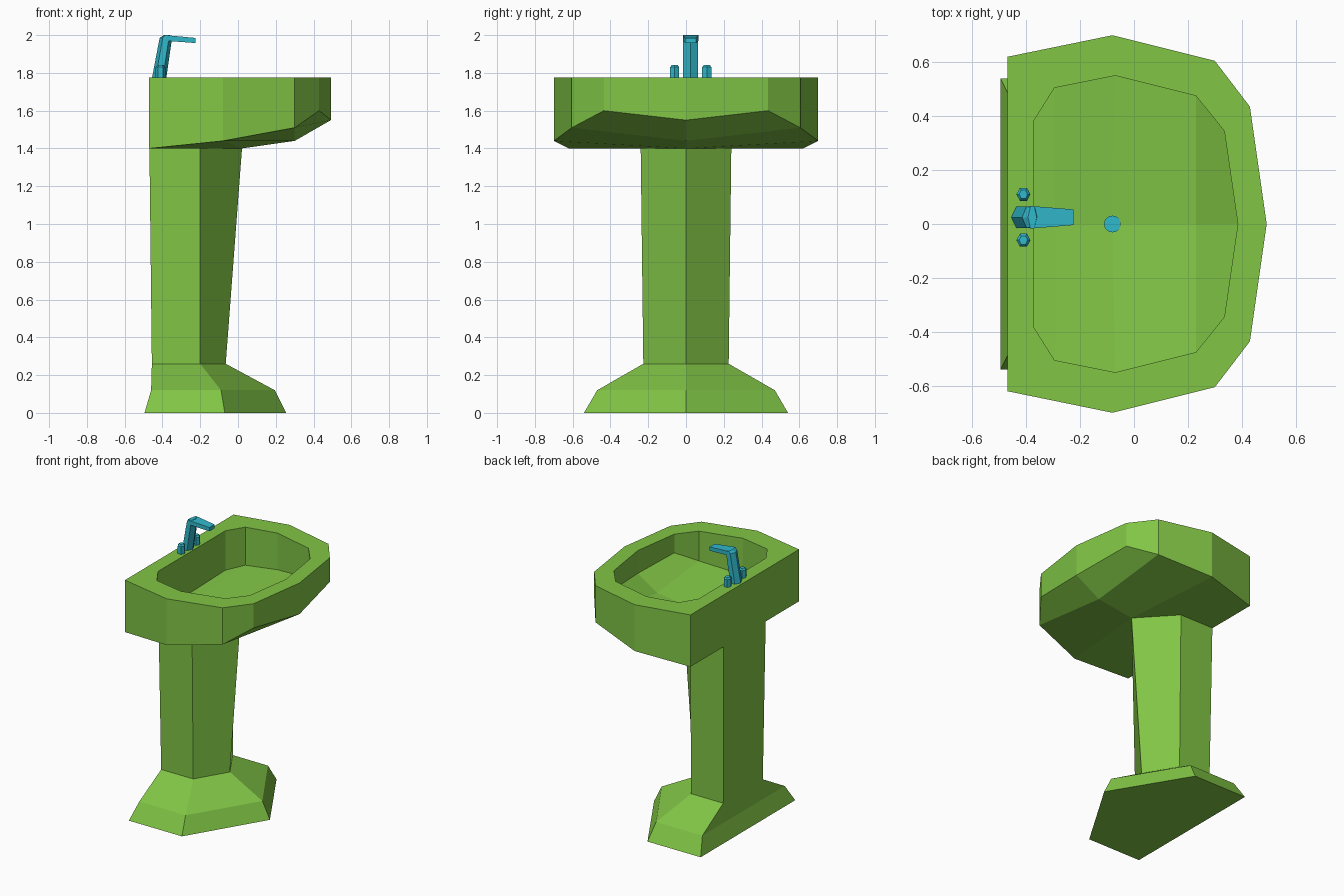
import bpy, bmesh, math

if "Cube" in bpy.data.objects:
    bpy.data.objects.remove(bpy.data.objects["Cube"])


def material(name, color):
    m = bpy.data.materials.new(name)
    m.diffuse_color = color
    m.use_nodes = True
    m.node_tree.nodes["Principled BSDF"].inputs["Base Color"].default_value = m.diffuse_color
    return m


GREEN = material("green_ceramic", (0.22, 0.56, 0.06, 1))
BLUE = material("blue_metal", (0.03, 0.48, 0.6, 1))


def finish(name, bm, mat):
    bmesh.ops.recalc_face_normals(bm, faces=bm.faces[:])
    mesh = bpy.data.meshes.new(name)
    bm.to_mesh(mesh)
    bm.free()
    mesh.materials.append(mat)
    ob = bpy.data.objects.new(name, mesh)
    bpy.context.collection.objects.link(ob)
    return ob


def loft(name, rings, mat):
    """Skin a stack of rings with equal point counts and cap both ends."""
    bm = bmesh.new()
    vs = [[bm.verts.new(p) for p in r] for r in rings]
    n = len(vs[0])
    for a, b in zip(vs, vs[1:]):
        for i in range(n):
            j = (i + 1) % n
            bm.faces.new((a[i], a[j], b[j], b[i]))
    bm.faces.new(vs[0][::-1])
    bm.faces.new(vs[-1])
    return finish(name, bm, mat)


def shell(bm, rows, top):
    """Mirrored tub: rows of (side x, side y, side z, centre x, centre z)."""
    left = [bm.verts.new((x, y, z)) for x, y, z, cx, cz in rows]
    right = [bm.verts.new((x, -y, z)) for x, y, z, cx, cz in rows]
    mid = [bm.verts.new((cx, 0, cz)) for x, y, z, cx, cz in rows]
    for i in range(len(rows) - 1):
        for s in (left, right):
            bm.faces.new((s[i], s[i + 1], mid[i + 1], mid[i]))
    loop = left + [mid[-1]] + right[::-1] + [mid[0]]
    rim = [bm.verts.new((v.co.x, v.co.y, top)) for v in loop]
    n = len(loop)
    for i in range(n):
        j = (i + 1) % n
        bm.faces.new((loop[i], loop[j], rim[j], rim[i]))
    return [bm.edges.get((rim[i], rim[(i + 1) % n])) for i in range(n)]


# basin: outer body, inner bowl, flat rim between them
bm = bmesh.new()
edges = shell(bm, [(-0.47, 0.62, 1.40, -0.47, 1.40), (-0.08, 0.70, 1.44, 0.02, 1.40),
                   (0.30, 0.605, 1.51, 0.30, 1.44), (0.43, 0.435, 1.60, 0.492, 1.55)], 1.775)
edges += shell(bm, [(-0.37, 0.385, 1.49, -0.37, 1.48), (-0.295, 0.505, 1.50, -0.295, 1.475),
                    (-0.07, 0.55, 1.51, -0.08, 1.47), (0.23, 0.475, 1.56, 0.23, 1.51),
                    (0.335, 0.345, 1.64, 0.385, 1.61)], 1.775)
bmesh.ops.triangle_fill(bm, edges=edges, use_beauty=True)
finish("basin", bm, GREEN)


# pedestal: column and flared foot share a five-sided section
def section(z, back, shoulder, nose, half):
    return [(back, -half, z), (shoulder, -half, z), (nose, 0, z), (shoulder, half, z), (back, half, z)]


loft("pedestal", [section(0, -0.495, -0.07, 0.255, 0.54), section(0.12, -0.46, -0.09, 0.195, 0.47),
                  section(0.26, -0.456, -0.20, -0.065, 0.226), section(1.41, -0.469, -0.20, 0.022, 0.24)], GREEN)


def hexagon(x, y, z, rx, ry):
    return [(x + rx * math.cos(k * math.pi / 3), y + ry * math.sin(k * math.pi / 3), z) for k in range(6)]


# tap: leaning post, tapered spout, two handles
TAP_Y = 0.025
loft("tap_post", [hexagon(-0.418, TAP_Y, 1.77, 0.038, 0.046),
                  hexagon(-0.382, TAP_Y, 1.985, 0.033, 0.046),
                  hexagon(-0.377, TAP_Y, 2.0, 0.016, 0.042)], BLUE)


def spout_ring(x, low, high, half):
    return [(x, TAP_Y + s * half, z) for s, z in ((-1, low), (1, low), (1, high), (-1, high))]


loft("tap_spout", [spout_ring(-0.385, 1.97, 2.0, 0.042), spout_ring(-0.225, 1.958, 1.985, 0.029)], BLUE)

for side, name in ((-1, "right_handle"), (1, "left_handle")):
    y = TAP_Y + side * 0.085
    loft(name, [hexagon(-0.41, y, 1.77, 0.026, 0.028), hexagon(-0.41, y, 1.83, 0.026, 0.028),
                hexagon(-0.41, y, 1.842, 0.016, 0.018)], BLUE)

# drain disc
disc = [[(-0.08 + 0.031 * math.cos(k * math.pi / 8), 0.031 * math.sin(k * math.pi / 8), z)
         for k in range(16)] for z in (1.46, 1.48)]
loft("drain", disc, BLUE)
